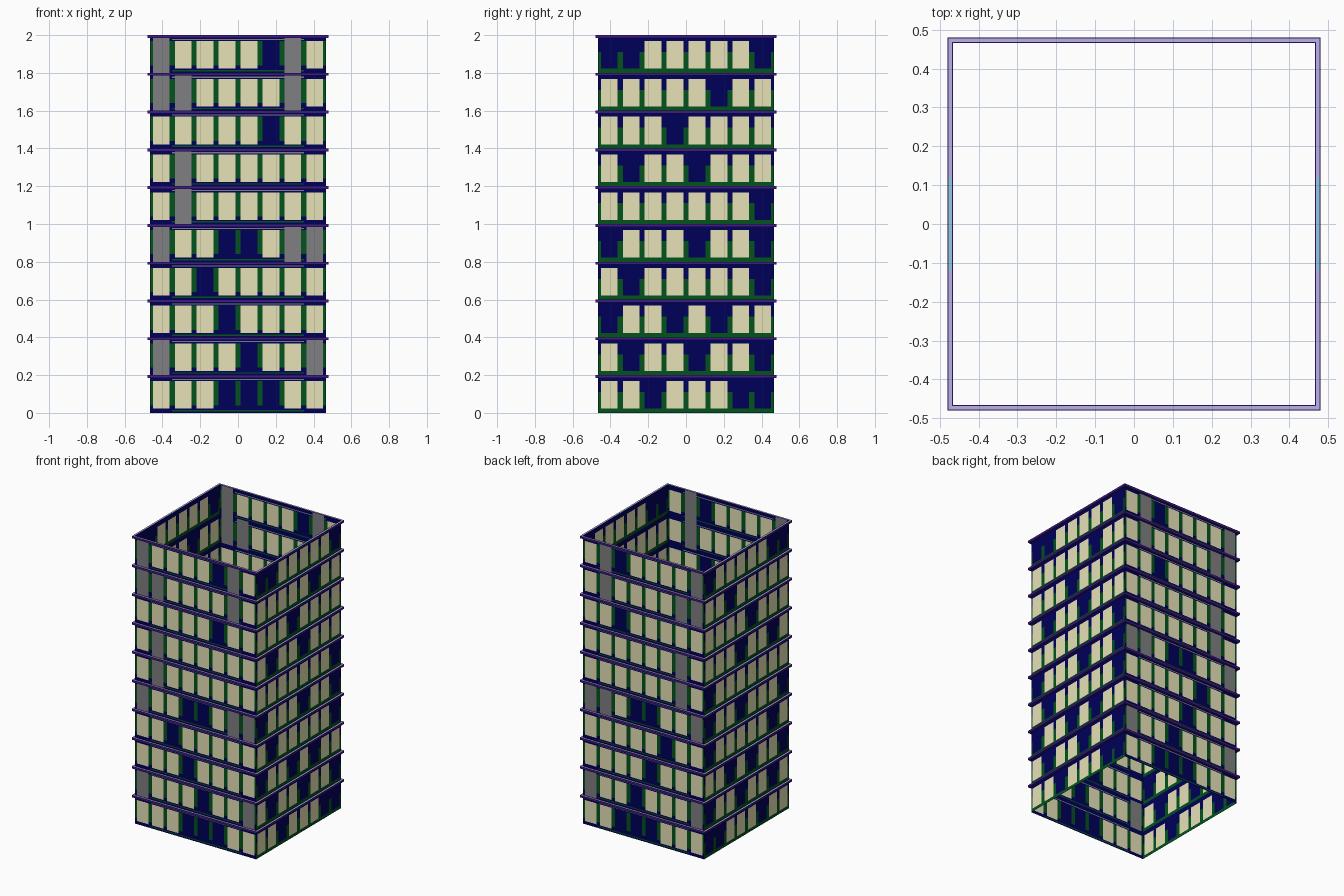
import bpy, bmesh

if "Cube" in bpy.data.objects:
    bpy.data.objects.remove(bpy.data.objects["Cube"])

HALF, LEDGE, FLOORS, COLS, STOREY = 0.465, 0.48, 10, 8, 0.2


def lin(c):
    c /= 255
    return c / 12.92 if c <= 0.04045 else ((c + 0.055) / 1.055) ** 2.4


COLOURS = {
    "navy": (0, 0, 90), "green": (2, 82, 28), "cream": (232, 227, 184),
    "grey": (128, 128, 130), "purple": (64, 26, 140),
    "lavender": (188, 180, 226), "teal": (148, 206, 220),
}
NAMES = list(COLOURS)
MATS = []
for name, rgb in COLOURS.items():
    m = bpy.data.materials.new(name)
    m.diffuse_color = (*[lin(c) for c in rgb], 1)
    m.use_nodes = True
    m.node_tree.nodes["Principled BSDF"].inputs["Base Color"].default_value = m.diffuse_color
    MATS.append(m)


def finish(bm, name):
    me = bpy.data.meshes.new(name)
    bm.to_mesh(me)
    bm.free()
    for m in MATS:
        me.materials.append(m)
    ob = bpy.data.objects.new(name, me)
    bpy.context.collection.objects.link(ob)
    return ob


# window patterns, ground floor first: C cream, G grey, N navy
FRONT = ["CCCNNNCC", "GCCCNCCG", "CCCNCCCC", "CCNCCCCC", "GCCNNCGG",
         "CGCCCCCC", "CGCCCCCC", "CCCCCNCC", "GGCCCCGC", "GCCCCNGC"]
SIDE = ["CCNCCCNN", "CNCCNCCN", "NCCNCNCC", "CNCCCCCN", "NCCCNCCN",
        "CCCCCCCN", "CNCCNCCC", "CCCNCCCC", "CCCCCNCC", "NNCCCCCN"]

PITCH = 2 * HALF / COLS
CUTS_U = [0, 0.014, PITCH - 0.014, PITCH]
CUTS_Z = [0, 0.008, 0.015, 0.022, 0.04, 0.11, 0.168, 0.174, 0.18, STOREY]


def cell_colour(kind, c, iu, iz, style):
    inside = iu == 1
    if inside and kind == "C" and 3 <= iz <= 5:
        return "cream"
    if style == "front":
        if (inside and kind == "G") or (iz == 7 and 0 < c < 7):
            return "grey"
        if iz == 1 and 0 < c < 7:
            return "green"
        return "green" if not inside and 4 <= iz <= 5 else "navy"
    return "green" if iz <= 2 or (iz <= 4 and not inside) else "navy"


def wall(name, pattern, style, place, flip):
    """One thin wall sheet cut into window and frame faces."""
    bm = bmesh.new()
    for fl, row in enumerate(pattern):
        for c, kind in enumerate(row):
            for iu in range(len(CUTS_U) - 1):
                for iz in range(len(CUTS_Z) - 1):
                    u0, u1 = (-HALF + c * PITCH + CUTS_U[iu + k] for k in (0, 1))
                    z0, z1 = (fl * STOREY + CUTS_Z[iz + k] for k in (0, 1))
                    corners = ((u0, z0), (u1, z0), (u1, z1), (u0, z1))
                    f = bm.faces.new([bm.verts.new(place(u, z)) for u, z in corners])
                    f.material_index = NAMES.index(cell_colour(kind, c, iu, iz, style))
                    if flip:
                        f.normal_flip()
    bmesh.ops.remove_doubles(bm, verts=bm.verts, dist=1e-5)
    finish(bm, name)


wall("front_wall", FRONT, "front", lambda u, z: (u, -HALF, z), False)
wall("back_wall", FRONT, "front", lambda u, z: (u, HALF, z), True)
wall("right_wall", SIDE, "side", lambda u, z: (HALF, u, z), False)
wall("left_wall", SIDE, "side", lambda u, z: (-HALF, u, z), True)


def box(bm, x0, x1, y0, y1, z0, z1, top):
    vs = [bm.verts.new((x, y, z)) for z in (z0, z1)
          for x, y in ((x0, y0), (x1, y0), (x1, y1), (x0, y1))]
    quads = [(3, 2, 1, 0), (4, 5, 6, 7)] + [(i, (i + 1) % 4, (i + 1) % 4 + 4, i + 4) for i in range(4)]
    for k, q in enumerate(quads):
        f = bm.faces.new([vs[i] for i in q])
        f.material_index = NAMES.index(top if k == 1 else "purple")


# ledge rings: pale stripe between purple edges, teal patch on the side ledges
STRIPS = [(0.4655, 0.469, "purple"), (0.469, 0.478, "lavender"), (0.478, LEDGE, "purple")]
for n in range(1, FLOORS + 1):
    bm = bmesh.new()
    z1 = n * STOREY
    z0 = z1 - 0.015
    for s in (-1, 1):
        for r0, r1, top in STRIPS:
            a, b = sorted((s * r0, s * r1))
            box(bm, -r1, r1, a, b, z0, z1, top)
            mid = "teal" if top == "lavender" else top
            for y0, y1, t in ((-r0, -0.12, top), (-0.12, 0.12, mid), (0.12, r0, top)):
                box(bm, a, b, y0, y1, z0, z1, t)
    finish(bm, f"ledge_{n}")
